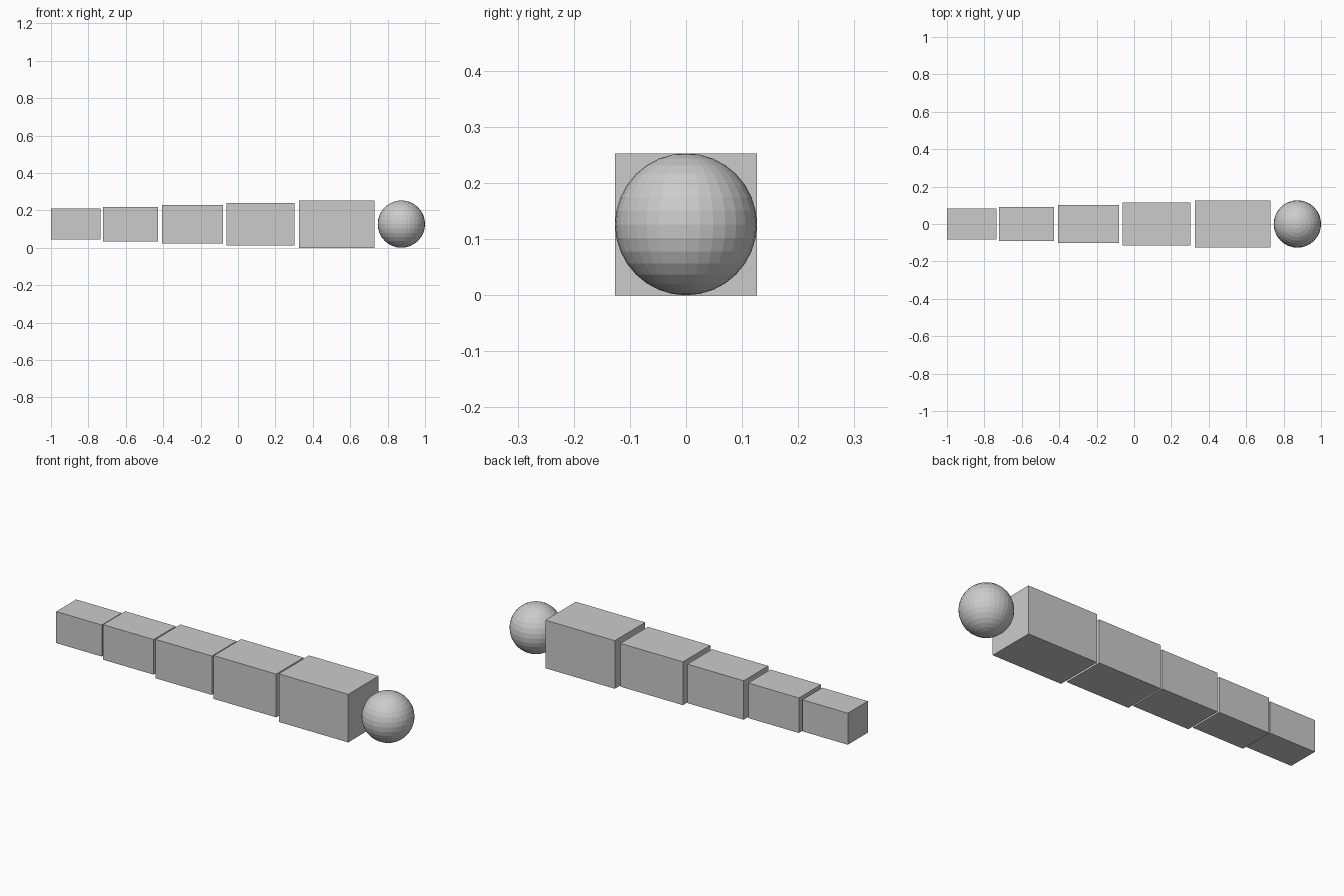
import bpy

if "Cube" in bpy.data.objects:
    bpy.data.objects.remove(bpy.data.objects["Cube"])

grey = bpy.data.materials.new("light grey")
grey.diffuse_color = (0.6, 0.6, 0.6, 1)
grey.use_nodes = True
grey.node_tree.nodes["Principled BSDF"].inputs["Base Color"].default_value = grey.diffuse_color

R = 0.1265  # half height of the largest segment, also the ball radius

# Tapering row of blocks, each 0.9 times the size of the one before
right_edges = [0.73, 0.302, -0.08, -0.427, -0.735]
for i, right in enumerate(right_edges):
    width = 2 * R * 0.9 ** i
    length = 0.404 * 0.9 ** i
    bpy.ops.mesh.primitive_cube_add(size=1, location=(right - length / 2, 0, R))
    block = bpy.context.object
    block.name = f"block_{i + 1}"
    block.scale = (length, width, width)
    block.data.materials.append(grey)

# Faceted ball at the thick end
bpy.ops.mesh.primitive_uv_sphere_add(segments=32, ring_count=16, radius=R,
                                     location=(1 - R, 0, R))
ball = bpy.context.object
ball.name = "end_ball"
ball.data.materials.append(grey)
